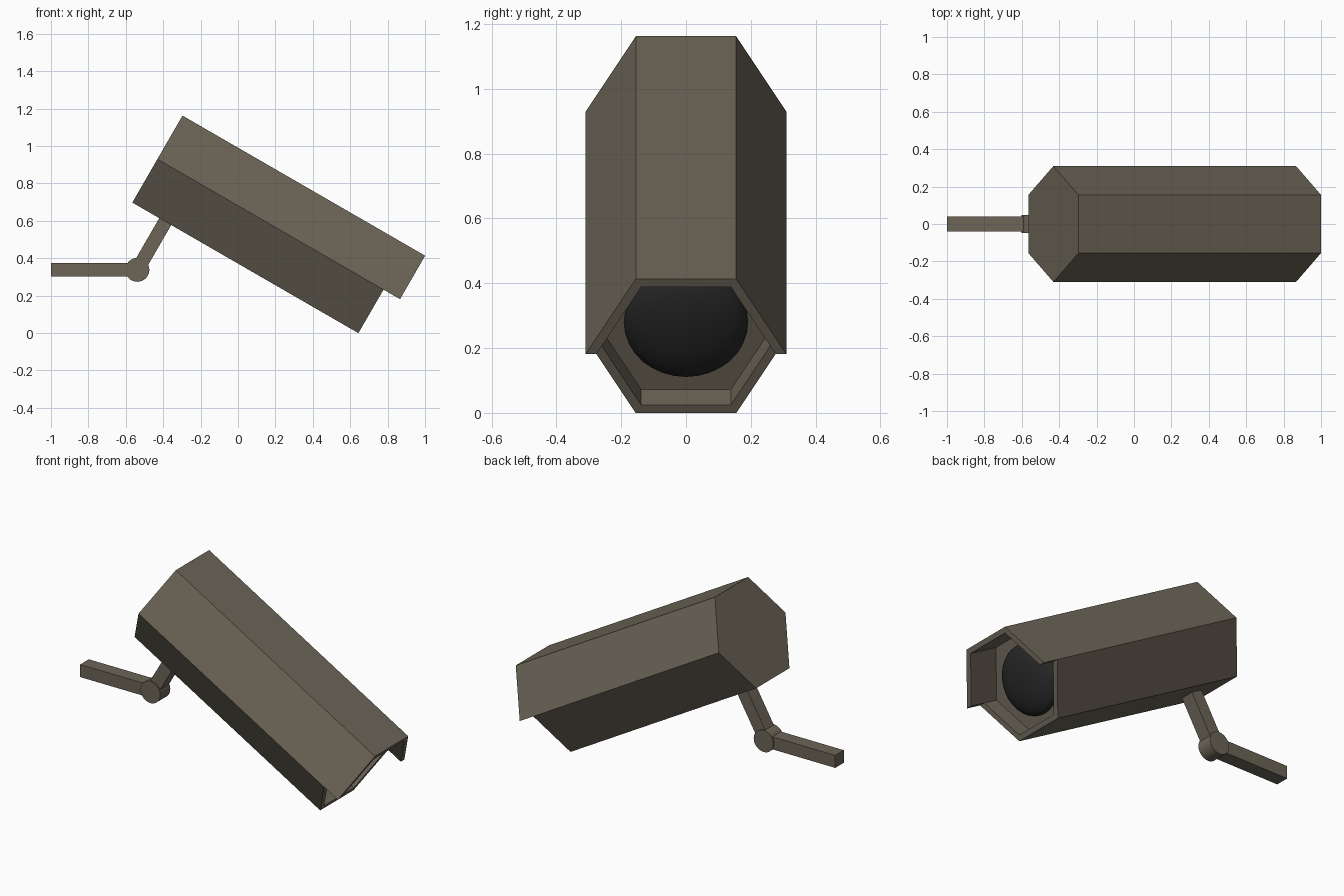
import bpy, bmesh, math
from mathutils import Matrix, Vector

if "Cube" in bpy.data.objects:
    bpy.data.objects.remove(bpy.data.objects["Cube"])

TILT = math.radians(30)
R, WALL_R = 0.31, 0.277              # outer and inner hexagon radius
RIM, RECESS, HOOD = 1.396, 1.30, 1.498   # distances along the housing axis
FRAME = Matrix.Translation((-0.431, 0, 0.93)) @ Matrix.Rotation(TILT, 4, 'Y')


def material(name, rgb):
    m = bpy.data.materials.new(name)
    m.diffuse_color = (*rgb, 1)
    m.use_nodes = True
    m.node_tree.nodes["Principled BSDF"].inputs["Base Color"].default_value = m.diffuse_color
    return m


PAINT = material("olive_grey", (0.15, 0.13, 0.095))
GLASS = material("dark_glass", (0.02, 0.02, 0.02))


def finish(bm, name, mat, matrix, smooth=False):
    bmesh.ops.recalc_face_normals(bm, faces=bm.faces)
    mesh = bpy.data.meshes.new(name)
    bm.to_mesh(mesh)
    bm.free()
    mesh.materials.append(mat)
    ob = bpy.data.objects.new(name, mesh)
    ob.matrix_world = matrix
    bpy.context.collection.objects.link(ob)
    if smooth:
        bpy.context.view_layer.objects.active = ob
        ob.select_set(True)
        bpy.ops.object.shade_smooth_by_angle(angle=math.radians(40))
        ob.select_set(False)
    return ob


# Hexagonal housing with a recessed front
bm = bmesh.new()


def hexagon(x, r):
    return [bm.verts.new((x, r * math.cos(i * math.pi / 3), r * math.sin(i * math.pi / 3)))
            for i in range(6)]


def bridge(a, b):
    return [bm.faces.new((a[i], a[(i + 1) % 6], b[(i + 1) % 6], b[i])) for i in range(6)]


back, front = hexagon(0, R), hexagon(RIM, R)
lip, floor = hexagon(RIM, WALL_R), hexagon(RECESS, WALL_R)
bm.faces.new(back)
bridge(back, front)
rim = bridge(front, lip)
bridge(lip, floor)
bm.faces.new(floor)

# Upper half of the rim is pulled forward into a sun hood
res = bmesh.ops.extrude_face_region(bm, geom=rim[:3])
moved = [g for g in res["geom"] if isinstance(g, bmesh.types.BMVert)]
bmesh.ops.translate(bm, verts=moved, vec=(HOOD - RIM, 0, 0))
bmesh.ops.delete(bm, geom=[f for f in rim[:3] if f.is_valid], context='FACES_ONLY')
bmesh.ops.recalc_face_normals(bm, faces=bm.faces)
bmesh.ops.dissolve_limit(bm, angle_limit=0.01, verts=bm.verts, edges=bm.edges)
finish(bm, "housing", PAINT, FRAME)

# Flattened lens dome in the recess
bm = bmesh.new()
bmesh.ops.create_uvsphere(bm, u_segments=32, v_segments=24, radius=0.191)
bmesh.ops.bisect_plane(bm, geom=bm.verts[:] + bm.edges[:] + bm.faces[:],
                       plane_co=(0, 0, 0), plane_no=(0, 0, 1), clear_inner=True)
bmesh.ops.scale(bm, vec=(1, 1, 0.37), verts=bm.verts)
finish(bm, "lens", GLASS,
       FRAME @ Matrix.Translation((RECESS, 0, 0)) @ Matrix.Rotation(math.pi / 2, 4, 'Y'), True)

# Two-piece bracket arm meeting at a round joint
JOINT = Vector((-0.538, 0, 0.338))


def bar(name, length, matrix):
    bm = bmesh.new()
    bmesh.ops.create_cube(bm, size=1)
    bmesh.ops.scale(bm, vec=(length, 0.08, 0.074), verts=bm.verts)
    bmesh.ops.translate(bm, vec=(length / 2, 0, 0), verts=bm.verts)
    finish(bm, name, PAINT, Matrix.Translation(JOINT) @ matrix)


bar("wall_arm", 0.462, Matrix.Rotation(math.pi, 4, 'Y'))
bar("upper_arm", 0.31, Matrix.Rotation(-math.radians(60), 4, 'Y'))

bm = bmesh.new()
bmesh.ops.create_cone(bm, cap_ends=True, segments=32, radius1=0.064, radius2=0.064, depth=0.094)
finish(bm, "pivot_joint", PAINT,
       Matrix.Translation(JOINT) @ Matrix.Rotation(math.pi / 2, 4, 'X'), True)
